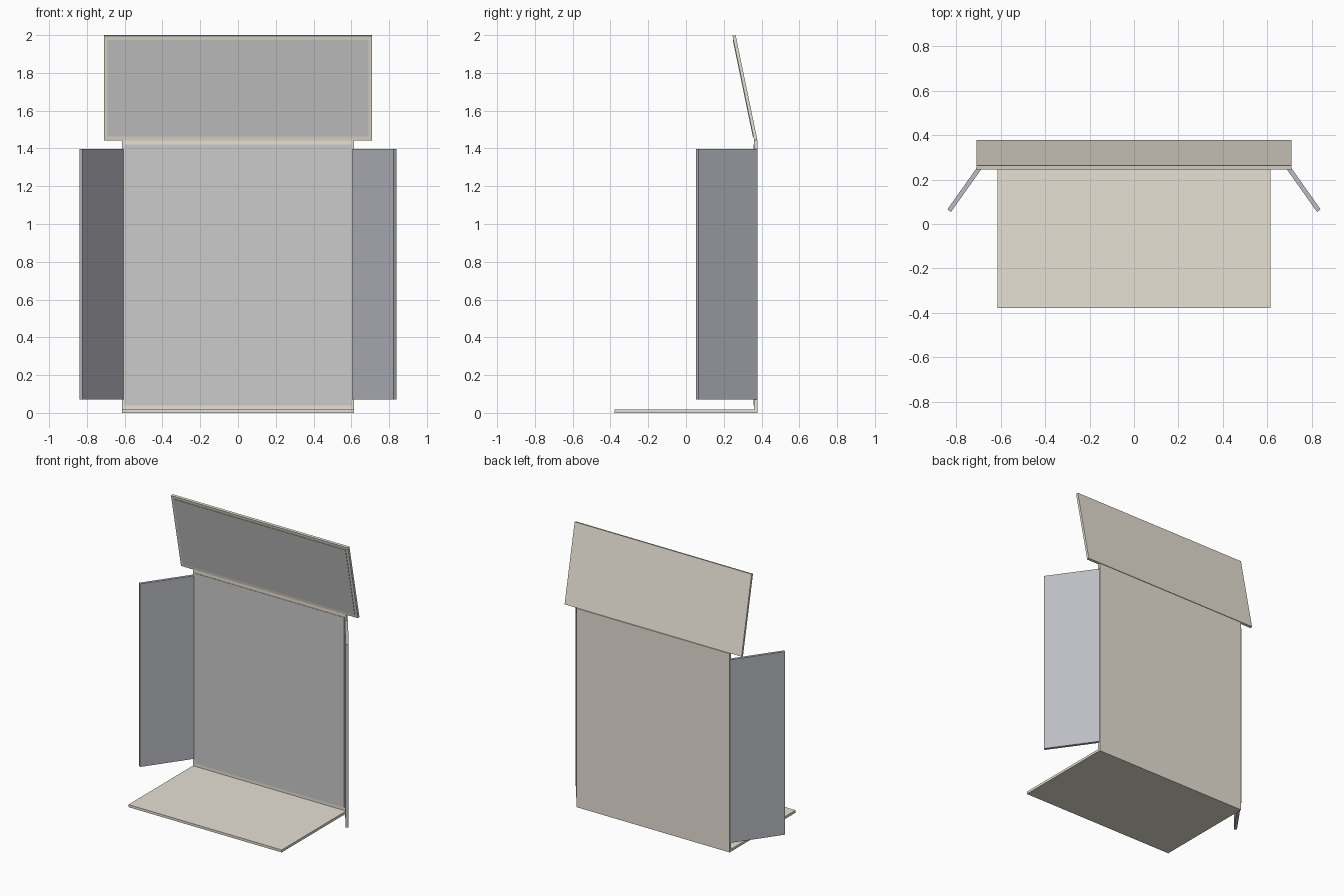
import bpy, bmesh
from mathutils import Vector

if "Cube" in bpy.data.objects:
    bpy.data.objects.remove(bpy.data.objects["Cube"])


def material(name, color):
    m = bpy.data.materials.new(name)
    m.diffuse_color = (*color, 1)
    m.use_nodes = True
    m.node_tree.nodes["Principled BSDF"].inputs["Base Color"].default_value = m.diffuse_color
    return m


card = material("card_beige", (0.80, 0.75, 0.66))
wing_mat = material("wing_grey", (0.50, 0.51, 0.55))


def prism(name, profile, sweep, mat=None):
    """Extrude a planar profile along the sweep vector into a closed solid."""
    bm = bmesh.new()
    face = bm.faces.new([bm.verts.new(p) for p in profile])
    ext = bmesh.ops.extrude_face_region(bm, geom=[face])
    verts = [g for g in ext["geom"] if isinstance(g, bmesh.types.BMVert)]
    bmesh.ops.translate(bm, verts=verts, vec=Vector(sweep))
    bmesh.ops.recalc_face_normals(bm, faces=bm.faces)
    me = bpy.data.meshes.new(name)
    bm.to_mesh(me)
    bm.free()
    ob = bpy.data.objects.new(name, me)
    bpy.context.collection.objects.link(ob)
    if mat:
        me.materials.append(mat)
    return ob


def across(name, yz, half_width, mat=None):
    """Side profile in y/z, swept symmetrically across x."""
    return prism(name, [(-half_width, y, z) for y, z in yz],
                 (2 * half_width, 0, 0), mat)


def slab(y0, y1, z0, z1):
    return [(y0, z0), (y1, z0), (y1, z1), (y0, z1)]


# Base and back board
across("base_board", slab(-0.378, 0.378, 0, 0.018), 0.615, card)
across("back_board", slab(0.361, 0.378, 0.018, 1.442), 0.615, card)
across("back_poster", slab(0.358, 0.361, 0.04, 1.42), 0.60)

# Header board leaning forward, with an inset poster on its front
low, high = Vector((0.361, 1.442)), Vector((0.246, 1.9965))
along = (high - low).normalized()
back = Vector((along.y, -along.x))


def leaning(a, b, thick):
    return [a, a + back * thick, b + back * thick, b]


across("header_board", leaning(low, high, 0.017), 0.71, card)
across("header_poster", leaning(low + along * 0.022 - back * 0.003,
                                high - along * 0.022 - back * 0.003, 0.003), 0.69)

# Side wings, angled forward and mirrored
wing = prism("side_wings", [(x, y, 0.07) for x, y in
                            [(0.603, 0.366), (0.619, 0.378),
                             (0.840, 0.066), (0.824, 0.054)]],
             (0, 0, 1.328), wing_mat)
wing.modifiers.new("mirror", "MIRROR").use_axis = (True, False, False)
